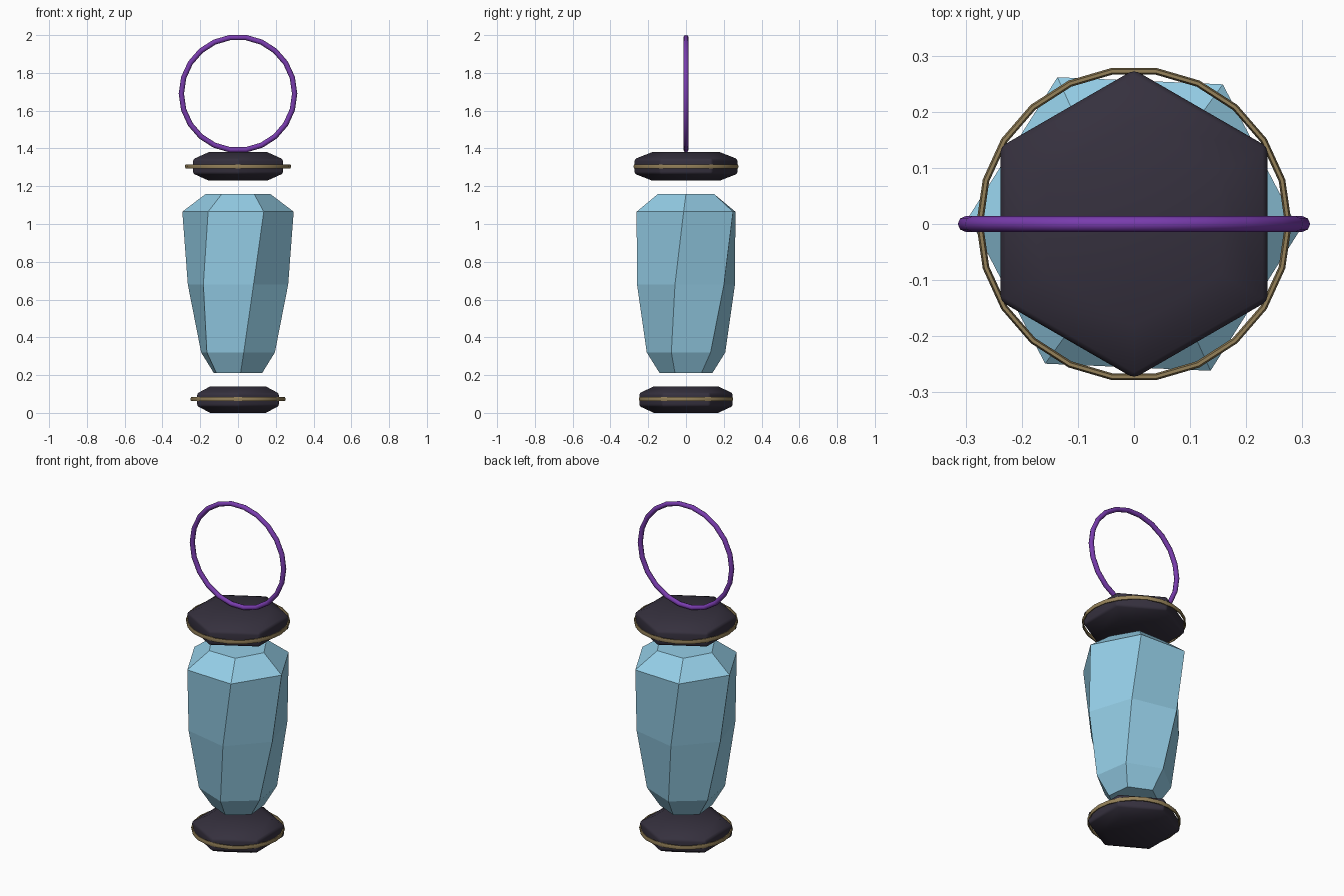
import bpy, bmesh
from math import sin, cos, pi, radians

if "Cube" in bpy.data.objects:
    bpy.data.objects.remove(bpy.data.objects["Cube"])


def material(name, rgb, alpha=1.0):
    m = bpy.data.materials.new(name)
    m.diffuse_color = (*rgb, alpha)
    m.use_nodes = True
    m.node_tree.nodes["Principled BSDF"].inputs["Base Color"].default_value = m.diffuse_color
    return m


GLASS = material("pale_blue", (0.30, 0.62, 0.80))
DARK = material("dark_plum", (0.036, 0.03, 0.048))
GOLD = material("old_gold", (0.30, 0.22, 0.10))
PURPLE = material("purple", (0.19, 0.045, 0.42))


def finish(name, bm, mat, smooth=None):
    bmesh.ops.recalc_face_normals(bm, faces=bm.faces)
    me = bpy.data.meshes.new(name)
    bm.to_mesh(me)
    bm.free()
    me.materials.append(mat)
    if smooth:
        me.shade_smooth()
        me.set_sharp_from_angle(angle=radians(smooth))
    ob = bpy.data.objects.new(name, me)
    bpy.context.collection.objects.link(ob)
    return ob


def hex_stack(profile, turn):
    """Stack hexagons from (radius, z) pairs; turn(z) gives the angle in degrees."""
    bm = bmesh.new()
    rings = [[bm.verts.new((r * cos(radians(60 * i + turn(z))),
                            r * sin(radians(60 * i + turn(z))), z))
              for i in range(6)] for r, z in profile]
    for a, b in zip(rings, rings[1:]):
        for i in range(6):
            j = (i + 1) % 6
            bm.faces.new((a[i], a[j], b[j], b[i]))
    bm.faces.new(rings[0][::-1])
    bm.faces.new(rings[-1])
    return bm


def hoop(name, mat, radius, z, half_w, half_h, minor, upright=False, smooth=None):
    """Ring with 22 sides and an elliptical section, lying flat or upright."""
    bm = bmesh.new()
    n = 22
    loops = []
    for i in range(n):
        a = 2 * pi * i / n
        loop = []
        for k in range(minor):
            t = 2 * pi * k / minor
            r, h = radius + half_w * cos(t), half_h * sin(t)
            p = (r * cos(a), h, z + r * sin(a)) if upright else (r * cos(a), r * sin(a), z + h)
            loop.append(bm.verts.new(p))
        loops.append(loop)
    for i in range(n):
        a, b = loops[i], loops[(i + 1) % n]
        for k in range(minor):
            m = (k + 1) % minor
            bm.faces.new((a[k], b[k], b[m], a[m]))
    return finish(name, bm, mat, smooth)


# Twisted six-sided glass body
body = [(0.14, 0.21), (0.21, 0.32), (0.272, 0.68), (0.295, 1.065), (0.17, 1.16)]
finish("crystal_body", hex_stack(body, lambda z: -24.5 * (1.16 - z) / 0.95), GLASS)


# Hexagonal caps with softened rims, each with a thin gold band
def cap(name, z0, z1, r_end, r_mid):
    s = 0.037
    bm = hex_stack([(r_end, z0), (r_mid, z0 + s), (r_mid, z1 - s), (r_end, z1)], lambda z: 30)
    bm.normal_update()
    rim = [e for e in bm.edges if e.calc_face_angle(0) > radians(30)]
    bmesh.ops.bevel(bm, geom=rim, offset=0.01, segments=2, profile=0.5, affect='EDGES')
    finish(name, bm, DARK, 40)


cap("top_cap", 1.23, 1.38, 0.18, 0.275)
cap("bottom_cap", 0.0, 0.14, 0.17, 0.25)
hoop("top_band", GOLD, 0.275, 1.305, 0.006, 0.013, 6, smooth=30)
hoop("bottom_band", GOLD, 0.246, 0.073, 0.006, 0.013, 6, smooth=30)

# Upright carrying ring
hoop("carry_ring", PURPLE, 0.30, 1.69, 0.014, 0.014, 8, upright=True, smooth=50)
